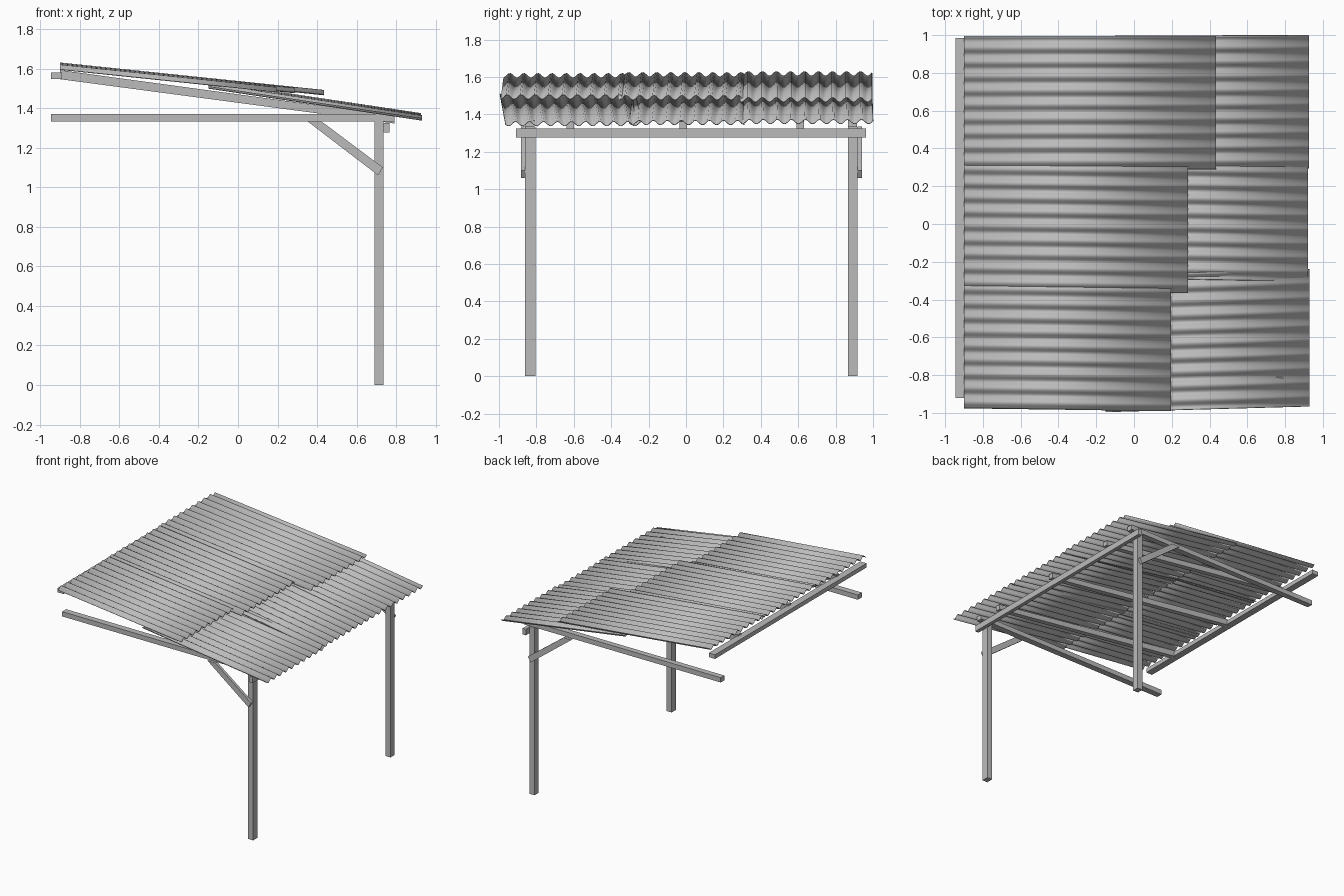
import bpy, bmesh, math
from mathutils import Matrix, Vector

if "Cube" in bpy.data.objects:
    bpy.data.objects.remove(bpy.data.objects["Cube"])


def material(name, value):
    m = bpy.data.materials.new(name)
    m.use_nodes = True
    m.diffuse_color = (value, value, value, 1)
    m.node_tree.nodes["Principled BSDF"].inputs["Base Color"].default_value = (value, value, value, 1)
    return m


grey = material("light grey", 0.5)


def finish(bm, name):
    bmesh.ops.recalc_face_normals(bm, faces=bm.faces)
    me = bpy.data.meshes.new(name)
    bm.to_mesh(me)
    bm.free()
    ob = bpy.data.objects.new(name, me)
    bpy.context.collection.objects.link(ob)
    me.materials.append(grey)
    return ob


def timber(name, outline, y0, y1):
    """Extrude an outline in the xz plane from y0 to y1."""
    bm = bmesh.new()
    face = bm.faces.new([bm.verts.new((x, y0, z)) for x, z in outline])
    ext = bmesh.ops.extrude_face_region(bm, geom=[face])["geom"]
    bmesh.ops.translate(bm, vec=(0, y1 - y0, 0),
                        verts=[v for v in ext if isinstance(v, bmesh.types.BMVert)])
    return finish(bm, name)


def box(x0, x1, z0, z1):
    return [(x0, z0), (x1, z0), (x1, z1), (x0, z1)]


PITCH = 0.075
STEPS = 8


def sheet(name, x0, x1, y0, y1, z0, z1, skew=0.0, phase=0.0):
    """Corrugated sheet falling from z0 at x0 to z1 at x1, drifting sideways by skew."""
    bm = bmesh.new()
    n = round((y1 - y0) / PITCH * STEPS)
    rows = []
    for i in range(n + 1):
        y = y0 + (y1 - y0) * i / n
        wave = 0.012 * math.sin(2 * math.pi * (y - phase) / PITCH)
        rows.append([bm.verts.new((x0, y, z0 + wave)),
                     bm.verts.new((x1, y + skew, z1 + wave))])
    for a, b in zip(rows, rows[1:]):
        bm.faces.new((a[0], a[1], b[1], b[0]))
    ob = finish(bm, name)
    if ob.data.polygons[0].normal.z < 0:
        ob.data.flip_normals()
    ob.data.shade_smooth()
    mod = ob.modifiers.new("thickness", "SOLIDIFY")
    mod.thickness = 0.004
    mod.offset = 0
    return ob


# Posts, tie beams and knee braces at both ends
for side, y0, y1, brace in (("front", -0.86, -0.805, -0.882), ("back", 0.867, 0.918, 0.918)):
    timber(side + "_post", box(0.69, 0.735, 0, 1.332), y0, y1)
    timber(side + "_tie_beam", box(-0.945, 0.79, 1.332, 1.37), y0, y1 - 0.005)
    timber(side + "_knee_brace",
           [(0.35, 1.334), (0.42, 1.334), (0.733, 1.1), (0.708, 1.06)], brace, brace + 0.022)

# Long beams at the low and high edges
timber("low_edge_beam", box(0.735, 0.765, 1.277, 1.325), -0.908, 0.963)
timber("high_edge_beam", box(-0.945, -0.89, 1.547, 1.58), -0.92, 0.985)

# Sloping rafters
for i, y in enumerate((-0.62, -0.015, 0.61)):
    timber("rafter_%d" % (i + 1),
           [(-0.9, 1.546), (0.79, 1.322), (0.79, 1.362), (-0.9, 1.592)], y - 0.02, y + 0.02)

# Lower roof sheets tucked beneath the upper ones
sheet("lower_sheet_back", -0.15, 0.925, 0.29, 0.995, 1.522, 1.361, 0.005, 0.915)
sheet("lower_sheet_middle", -0.15, 0.92, -0.285, 0.33, 1.517, 1.356, -0.018, 0.2)
sheet("lower_sheet_front", -0.15, 0.93, -0.995, -0.27, 1.512, 1.35, 0.03, -0.36)

# Upper roof sheets
sheet("upper_sheet_back", -0.9, 0.435, 0.29, 0.995, 1.617, 1.478, 0.0, 0.915)
sheet("upper_sheet_middle", -0.9, 0.285, -0.35, 0.33, 1.612, 1.489, -0.015, 0.2)
sheet("upper_sheet_front", -0.9, 0.195, -0.975, -0.32, 1.607, 1.493, -0.015, -0.36)
